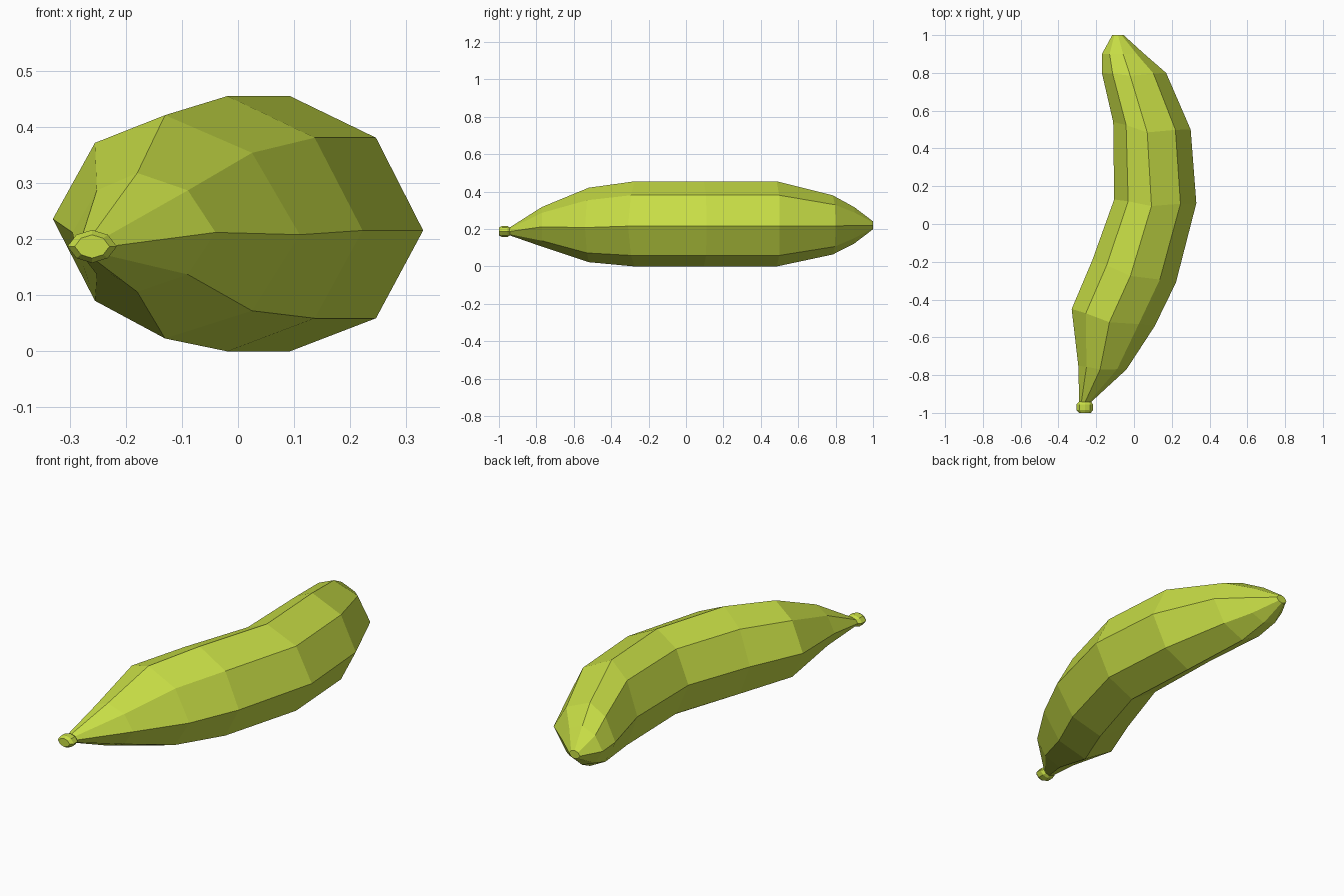
import bpy, bmesh, math

if "Cube" in bpy.data.objects:
    bpy.data.objects.remove(bpy.data.objects["Cube"])

skin = bpy.data.materials.new("green_yellow_skin")
skin.diffuse_color = (0.57, 0.72, 0.06, 1)
skin.use_nodes = True
skin.node_tree.nodes["Principled BSDF"].inputs["Base Color"].default_value = skin.diffuse_color


def octagon(left, right, zc, rz, tilt=0.0, bow=(0.0, 0.0)):
    """Eight points spanning left-right in plan; bow shifts the crown and belly."""
    mx, my = (left[0] + right[0]) / 2, (left[1] + right[1]) / 2
    dx, dy = (right[0] - left[0]) / 2, (right[1] - left[1]) / 2
    pts = []
    for i in range(8):
        a = i * math.pi / 4
        c, s = math.cos(a), math.sin(a)
        if i % 2:
            c *= 0.9
        b = s ** 4
        pts.append((mx + dx * c + bow[0] * b, my + dy * c + bow[1] * b,
                    zc + rz * s - tilt * c))
    return pts


def loft(name, sections):
    """Skin a list of eight-point sections and cap both ends."""
    bm = bmesh.new()
    rings = [[bm.verts.new(p) for p in sec] for sec in sections]
    for a, b in zip(rings, rings[1:]):
        for i in range(8):
            j = (i + 1) % 8
            bm.faces.new((a[i], a[j], b[j], b[i]))
    bm.faces.new(rings[0])
    bm.faces.new(rings[-1])
    bmesh.ops.recalc_face_normals(bm, faces=bm.faces)
    mesh = bpy.data.meshes.new(name)
    bm.to_mesh(mesh)
    bm.free()
    mesh.materials.append(skin)
    obj = bpy.data.objects.new(name, mesh)
    bpy.context.collection.objects.link(obj)


# Curved fruit body, from stem end to blossom tip
bow = (-0.02, -0.025)
loft("fruit_body", [
    octagon((-0.29, -0.945), (-0.23, -0.945), 0.187, 0.02),
    octagon((-0.295, -0.75), (-0.04, -0.77), 0.212, 0.106, 0.0, (-0.012, -0.01)),
    octagon((-0.33, -0.45), (0.11, -0.54), 0.222, 0.199, 0.014, bow),
    octagon((-0.22, -0.19), (0.222, -0.31), 0.2275, 0.2275, 0.012, bow),
    octagon((-0.105, 0.13), (0.33, 0.11), 0.2275, 0.2275, 0.012, bow),
    octagon((-0.11, 0.54), (0.30, 0.50), 0.2275, 0.2275, 0.012, (-0.025, -0.035)),
    octagon((-0.17, 0.80), (0.17, 0.80), 0.222, 0.158, 0.006, (-0.02, -0.015)),
    octagon((-0.17, 0.90), (0.055, 0.90), 0.22, 0.097),
    octagon((-0.115, 1.0), (-0.055, 1.0), 0.22, 0.021),
])

# Chamfered stem knob
loft("stem_cap", [
    octagon((-0.26 - rx, y), (-0.26 + rx, y), 0.187, rx * 0.67)
    for y, rx in ((-1.0, 0.031), (-0.985, 0.044), (-0.955, 0.044), (-0.94, 0.031))
])
